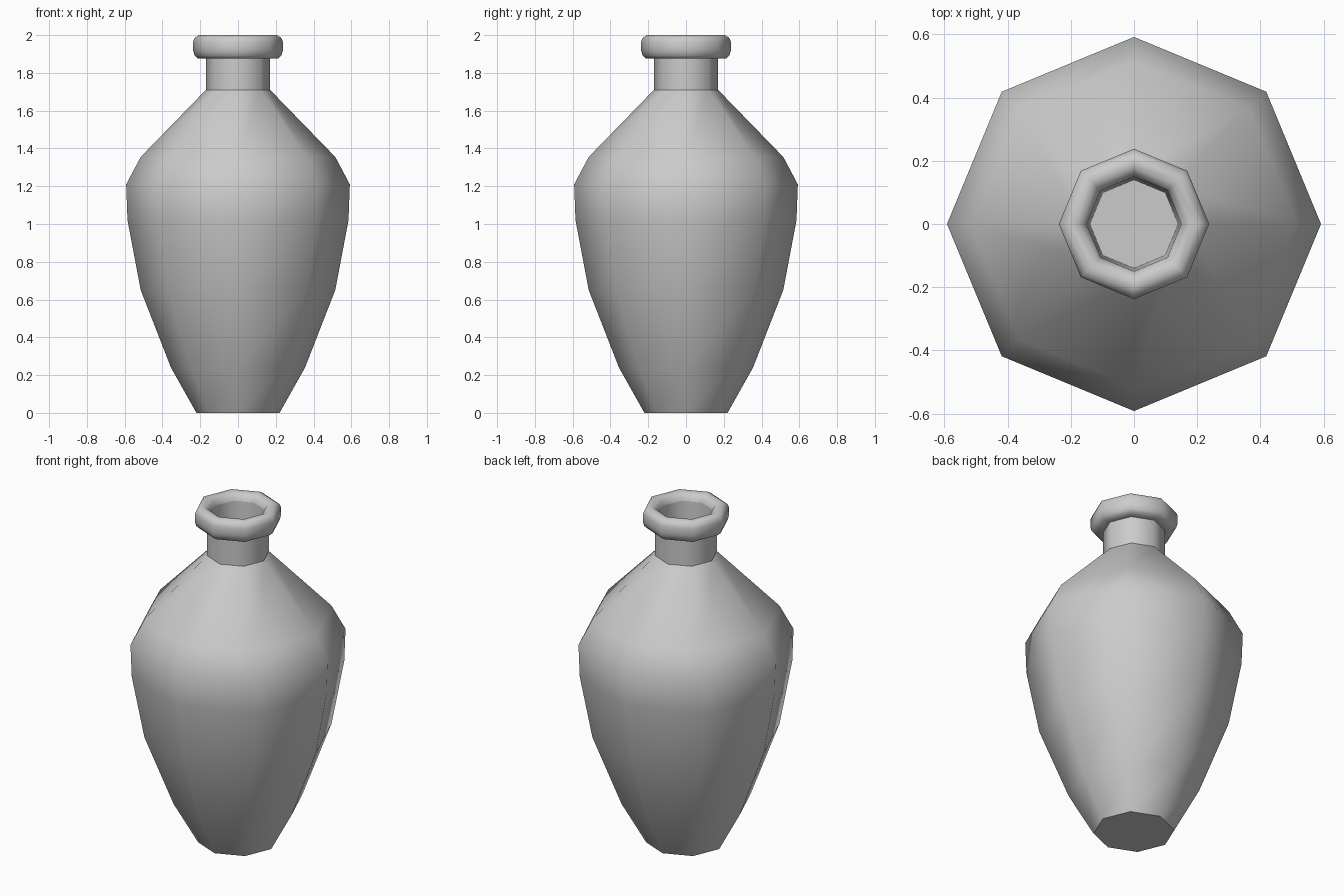
import bpy, bmesh
from math import cos, sin, tau

if "Cube" in bpy.data.objects:
    bpy.data.objects.remove(bpy.data.objects["Cube"])

SIDES = 8


def lathe(name, profile, cap_start=False, cap_end=False):
    """Spin an (r, z) profile into an eight-sided smooth shell with flat caps."""
    bm = bmesh.new()
    rings = [[bm.verts.new((r * cos(tau * i / SIDES), r * sin(tau * i / SIDES), z))
              for i in range(SIDES)] for r, z in profile]
    for a, b in zip(rings, rings[1:]):
        for i in range(SIDES):
            j = (i + 1) % SIDES
            bm.faces.new((a[i], a[j], b[j], b[i])).smooth = True
    caps = []
    if cap_start:
        caps.append(bm.faces.new(rings[0][::-1]))
    if cap_end:
        caps.append(bm.faces.new(rings[-1]))
    for cap in caps:
        cap.smooth = False
        for edge in cap.edges:
            edge.smooth = False
    mesh = bpy.data.meshes.new(name)
    bm.to_mesh(mesh)
    bm.free()
    obj = bpy.data.objects.new(name, mesh)
    bpy.context.collection.objects.link(obj)
    return obj


# Belly and shoulder, closed at the foot
lathe("body", [(0.22, 0), (0.355, 0.24), (0.515, 0.65), (0.585, 1.02),
               (0.592, 1.21), (0.515, 1.355), (0.17, 1.71)], cap_start=True)

# Straight neck
lathe("neck", [(0.17, 1.71), (0.17, 1.88)])

# Rounded rim
lathe("lip", [(0.17, 1.875), (0.213, 1.876), (0.23, 1.893), (0.238, 1.92),
              (0.238, 1.965), (0.228, 1.987), (0.205, 2.0), (0.178, 1.996),
              (0.158, 1.98), (0.15, 1.955)])

# Inside of the mouth
lathe("mouth_well", [(0.15, 1.955), (0.14, 1.71)], cap_end=True)
